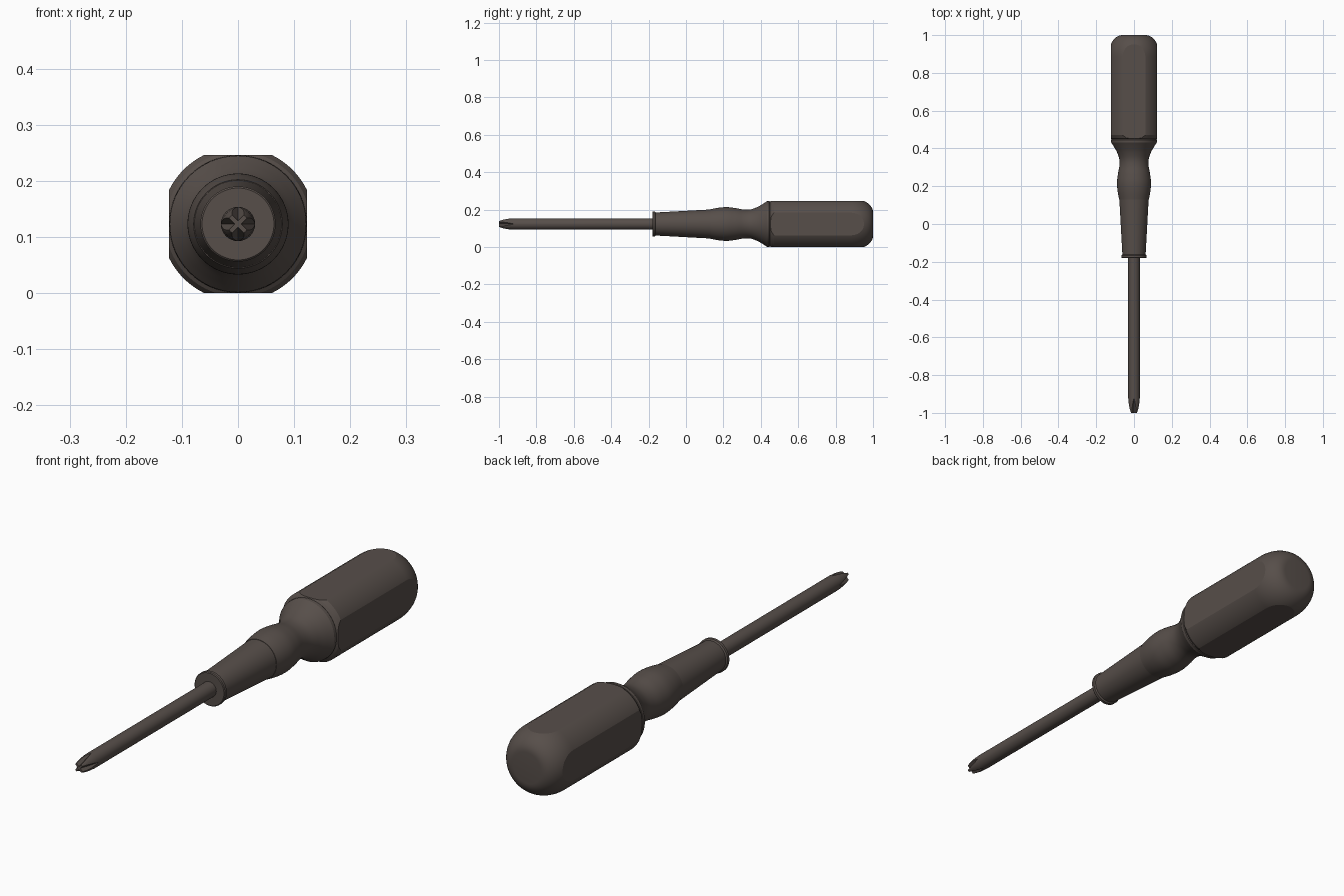
import bpy, bmesh, math
from mathutils import Vector

if "Cube" in bpy.data.objects:
    bpy.data.objects.remove(bpy.data.objects["Cube"])

ZC = 0.123      # height of the tool axis
FLAT = 0.123    # distance from the axis to the grip flats

plastic = bpy.data.materials.new("dark_brown_grey")
plastic.diffuse_color = (0.095, 0.077, 0.068, 1)
plastic.use_nodes = True
plastic.node_tree.nodes["Principled BSDF"].inputs["Base Color"].default_value = plastic.diffuse_color


def finish(name, bm, angle=20):
    bmesh.ops.recalc_face_normals(bm, faces=bm.faces[:])
    me = bpy.data.meshes.new(name)
    bm.to_mesh(me)
    bm.free()
    me.materials.append(plastic)
    ob = bpy.data.objects.new(name, me)
    ob.location.z = ZC
    bpy.context.collection.objects.link(ob)
    bpy.ops.object.select_all(action='DESELECT')
    ob.select_set(True)
    bpy.context.view_layer.objects.active = ob
    bpy.ops.object.shade_smooth_by_angle(angle=math.radians(angle))
    return ob


def lathe(profile, segs=64):
    """Closed solid turned around the y axis from (y, radius) points."""
    bm = bmesh.new()
    rings = [[bm.verts.new((r * math.cos(2 * math.pi * i / segs), y,
                            r * math.sin(2 * math.pi * i / segs)))
              for i in range(segs)] for y, r in profile]
    for a, b in zip(rings, rings[1:]):
        for i in range(segs):
            j = (i + 1) % segs
            bm.faces.new((a[i], a[j], b[j], b[i]))
    bm.faces.new(rings[0])
    bm.faces.new(rings[-1])
    bmesh.ops.recalc_face_normals(bm, faces=bm.faces[:])
    return bm


def smooth_curve(pts, steps=6):
    """Catmull-Rom curve through profile points."""
    p = [Vector(q) for q in [pts[0]] + pts + [pts[-1]]]
    out = []
    for a, b, c, d in zip(p, p[1:], p[2:], p[3:]):
        for s in range(steps):
            t = s / steps
            out.append(0.5 * (2 * b + (c - a) * t + (2 * a - 5 * b + 4 * c - d) * t * t
                              + (3 * b - a - 3 * c + d) * t ** 3))
    return [tuple(q) for q in out] + [pts[-1]]


# Grip: turned body with a domed end, then four flats sliced off
dome = [(0.885 + 0.115 * math.sin(t), 0.062 + 0.075 * math.cos(t))
        for t in (math.pi / 2 * i / 12 for i in range(13))]
bm = lathe([(0.448, 0.118), (0.456, 0.129), (0.47, 0.137)] + dome, 96)
for n in ((1, 0, 0), (-1, 0, 0), (0, 0, 1), (0, 0, -1)):
    cut = bmesh.ops.bisect_plane(bm, geom=bm.verts[:] + bm.edges[:] + bm.faces[:], dist=1e-6,
                                 plane_co=Vector(n) * FLAT, plane_no=n, clear_outer=True)
    rim = [e for e in cut['geom_cut'] if isinstance(e, bmesh.types.BMEdge)]
    bmesh.ops.contextual_create(bm, geom=rim)
finish("grip", bm, 15)

# Neck: bulge, waist and flare in front of the grip
finish("neck", lathe(smooth_curve([(0.13, 0.079), (0.175, 0.087), (0.22, 0.090), (0.265, 0.085),
                                   (0.31, 0.077), (0.345, 0.078), (0.38, 0.090), (0.41, 0.107),
                                   (0.432, 0.1215)])
                     + [(0.445, 0.1225), (0.452, 0.117)]), 25)

# Tapered sleeve with a small front lip
finish("sleeve", lathe([(-0.18, 0.064), (-0.177, 0.067), (-0.166, 0.067), (-0.162, 0.0615),
                        (0.13, 0.0775)]), 25)

# Shaft with a tapered point
shaft = finish("shaft", lathe([(-1, 0.019), (-0.985, 0.0235), (-0.96, 0.028), (-0.925, 0.0305),
                               (-0.17, 0.0305)], 32))

# Cross point: four sloping V grooves cut into the shaft
for k in range(4):
    bm = bmesh.new()
    for y, a in ((-1.02, -0.001), (-0.915, 0.0325)):
        for x, z in ((0, a), (0.05, a + 0.05), (-0.05, a + 0.05)):
            bm.verts.new((x, y, z))
    bmesh.ops.convex_hull(bm, input=bm.verts[:])
    groove = finish("groove_cutter", bm)
    groove.rotation_euler.y = k * math.pi / 2
    groove.hide_render = True
    mod = shaft.modifiers.new("groove", 'BOOLEAN')
    mod.operation = 'DIFFERENCE'
    mod.solver = 'EXACT'
    mod.object = groove
    bpy.context.view_layer.objects.active = shaft
    bpy.ops.object.modifier_apply(modifier=mod.name)
    bpy.data.objects.remove(groove)

bpy.ops.object.select_all(action='DESELECT')
shaft.select_set(True)
bpy.context.view_layer.objects.active = shaft
bpy.ops.object.shade_smooth_by_angle(angle=math.radians(20))
